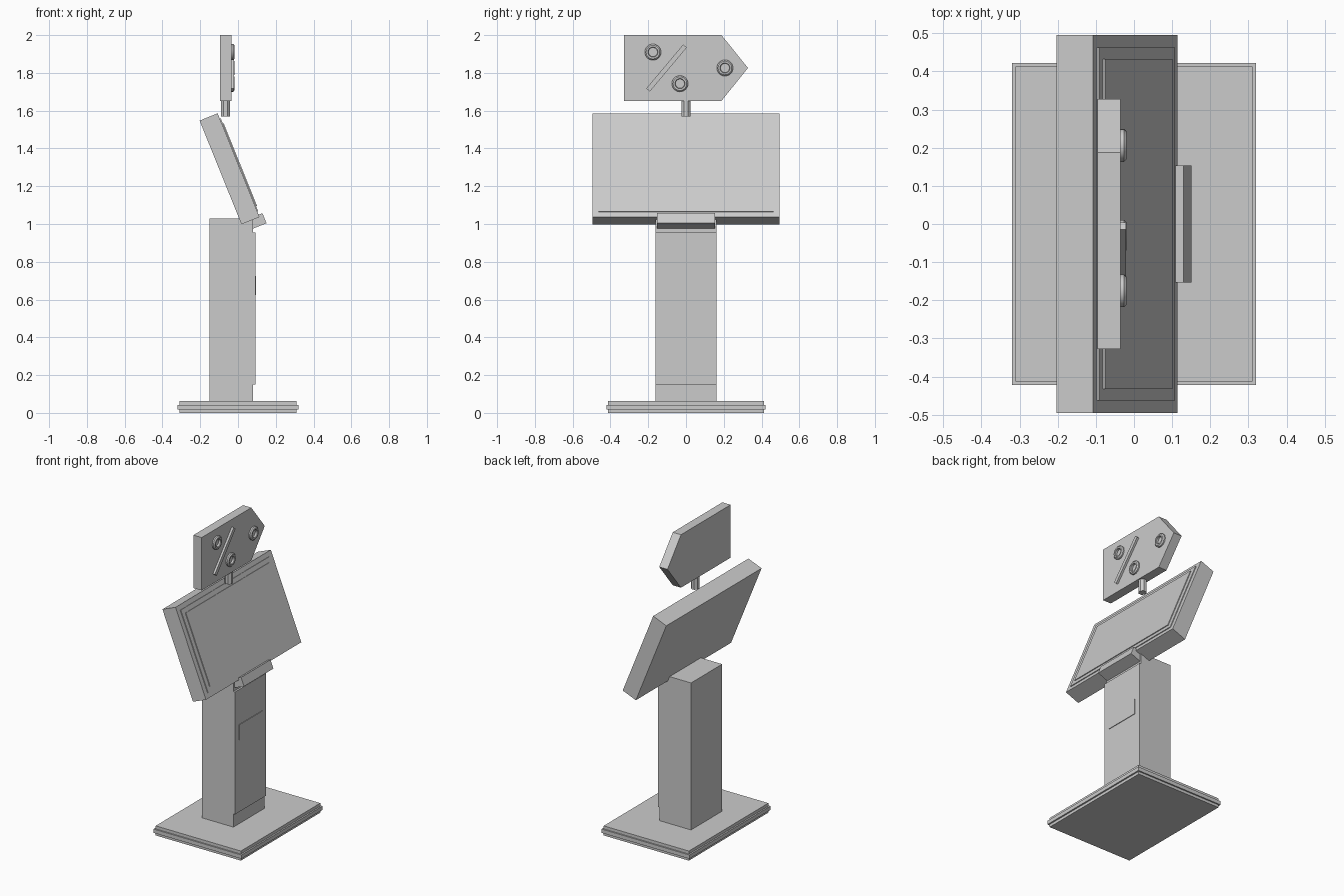
import bpy, bmesh, math
from mathutils import Matrix, Vector

if "Cube" in bpy.data.objects:
    bpy.data.objects.remove(bpy.data.objects["Cube"])


def make(name, bm, matrix=Matrix.Identity(4)):
    bmesh.ops.recalc_face_normals(bm, faces=bm.faces)
    me = bpy.data.meshes.new(name)
    bm.to_mesh(me)
    bm.free()
    ob = bpy.data.objects.new(name, me)
    ob.matrix_world = matrix
    bpy.context.collection.objects.link(ob)
    return ob


def box(name, xs, ys, zs, matrix=Matrix.Identity(4)):
    bm = bmesh.new()
    bmesh.ops.create_cube(bm, size=1)
    for v in bm.verts:
        v.co = Vector([(r[0] + r[1]) / 2 + c * (r[1] - r[0]) for c, r in zip(v.co, (xs, ys, zs))])
    return make(name, bm, matrix)


def ring(name, y, z, profile, n=24):
    # profile of (radius, depth) turned around the x axis
    bm = bmesh.new()
    loops = []
    for i in range(n):
        a = 2 * math.pi * i / n
        loops.append([bm.verts.new((d, r * math.cos(a), r * math.sin(a))) for r, d in profile])
    m = len(profile)
    for i in range(n):
        a, b = loops[i], loops[(i + 1) % n]
        for j in range(m):
            k = (j + 1) % m
            bm.faces.new((a[j], a[k], b[k], b[j]))
    ob = make(name, bm, Matrix.Translation((SIGN_FRONT, y, z)))
    bpy.context.view_layer.objects.active = ob
    ob.select_set(True)
    bpy.ops.object.shade_smooth_by_angle(angle=math.radians(30))
    ob.select_set(False)


# stepped base plate
box("base_bottom", (-0.31, 0.31), (-0.413, 0.413), (0, 0.018))
box("base_middle", (-0.32, 0.32), (-0.422, 0.422), (0.018, 0.043))
box("base_top", (-0.31, 0.31), (-0.413, 0.413), (0.043, 0.063))

# pedestal with front cover and slot plate
box("pedestal", (-0.15, 0.08), (-0.162, 0.162), (0.06, 1.03))
box("pedestal_front_cover", (0.07, 0.092), (-0.162, 0.162), (0.15, 0.955))
box("slot_plate", (0.08, 0.096), (-0.12, 0.12), (0.625, 0.725))

# tilted display: local x is the face normal, local z runs up the face
tilt = Matrix.Translation((0.114, 0, 1.037)) @ Matrix.Rotation(math.radians(-22), 4, 'Y')
box("display_body", (-0.103, 0), (-0.495, 0.495), (0, 0.592), tilt)
box("display_bezel", (-0.02, 0.005), (-0.463, 0.463), (0.03, 0.562), tilt)
box("display_glass", (-0.02, 0.01), (-0.433, 0.433), (0.06, 0.532), tilt)
box("scanner_block", (-0.055, 0.022), (-0.153, 0.153), (-0.044, 0.013), tilt)

# sign stem
bm = bmesh.new()
bmesh.ops.create_cone(bm, cap_ends=True, segments=8, radius1=0.026, radius2=0.026, depth=0.09)
make("sign_stem", bm, Matrix.Translation((-0.066, 0, 1.615)) @ Matrix.Rotation(math.pi / 8, 4, 'Z'))

# pointed sign board
SIGN_BACK, SIGN_FRONT = -0.095, -0.035
bm = bmesh.new()
outline = [(-0.328, 1.652), (0.188, 1.652), (0.328, 1.826), (0.188, 2.0), (-0.328, 2.0)]
face = bm.faces.new([bm.verts.new((SIGN_BACK, y, z)) for y, z in outline])
ext = bmesh.ops.extrude_face_region(bm, geom=[face])
bmesh.ops.translate(bm, vec=(SIGN_FRONT - SIGN_BACK, 0, 0),
                    verts=[e for e in ext["geom"] if isinstance(e, bmesh.types.BMVert)])
make("sign_board", bm)

# raised rings and diagonal bar on the sign
tube = [(0.024, -0.005), (0.024, 0.013), (0.027, 0.016), (0.036, 0.016), (0.043, 0.009), (0.043, -0.005)]
for i, (y, z) in enumerate([(-0.175, 1.91), (-0.032, 1.743), (0.206, 1.826)]):
    ring(f"sign_ring_{i + 1}", y, z, tube)
bar = Matrix.Translation((SIGN_FRONT, -0.103, 1.826)) @ Matrix.Rotation(math.radians(50), 4, 'X')
box("sign_bar", (-0.005, 0.014), (-0.152, 0.152), (-0.0125, 0.0125), bar)
